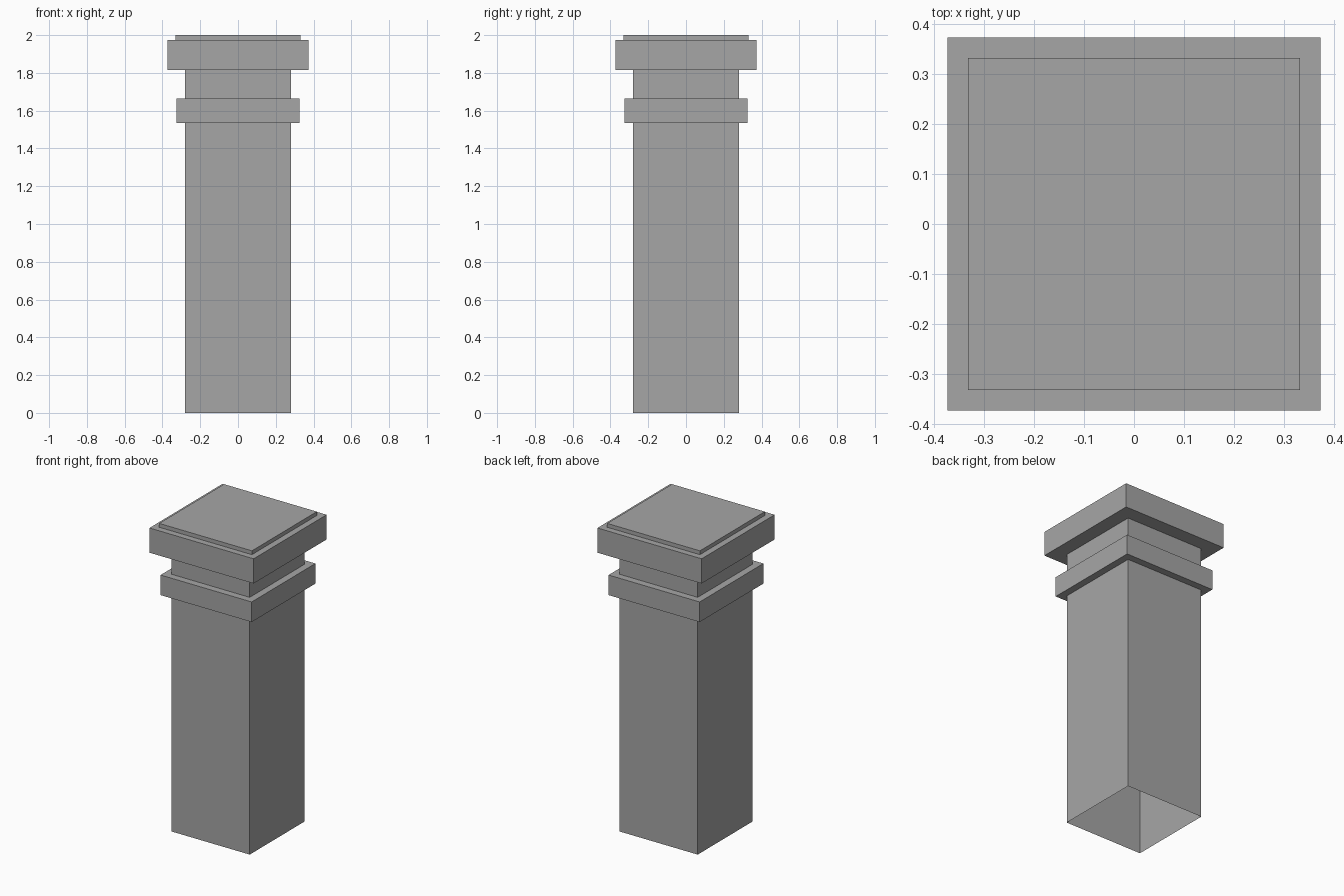
import bpy
import bmesh

cube = bpy.data.objects.get("Cube")
if cube:
    bpy.data.objects.remove(cube, do_unlink=True)

stone = bpy.data.materials.new("grey_stone")
stone.use_nodes = True
colour = (0.38, 0.38, 0.38, 1)
stone.diffuse_color = colour
stone.node_tree.nodes["Principled BSDF"].inputs["Base Color"].default_value = colour

SHAFT, BAND, CAP, TOP = 0.28, 0.326, 0.373, 0.332

# Square profile from the open foot to the top: (half width, height)
profile = [
    (SHAFT, 0), (SHAFT, 1.535),
    (BAND, 1.535), (BAND, 1.665),
    (SHAFT, 1.665), (SHAFT, 1.815),
    (CAP, 1.815), (CAP, 1.975),
    (TOP, 1.975), (TOP, 2),
]


def square_ring(bm, half, z):
    corners = [(-1, -1), (1, -1), (1, 1), (-1, 1)]
    return [bm.verts.new((x * half, y * half, z)) for x, y in corners]


# Pillar skin: bridge each square to the next, close only the top
bm = bmesh.new()
rings = [square_ring(bm, half, z) for half, z in profile]
for low, high in zip(rings, rings[1:]):
    for i in range(4):
        j = (i + 1) % 4
        bm.faces.new((low[i], low[j], high[j], high[i]))
bm.faces.new(rings[-1])

mesh = bpy.data.meshes.new("square_pillar")
bm.to_mesh(mesh)
bm.free()
mesh.materials.append(stone)
pillar = bpy.data.objects.new("square_pillar", mesh)
bpy.context.collection.objects.link(pillar)
